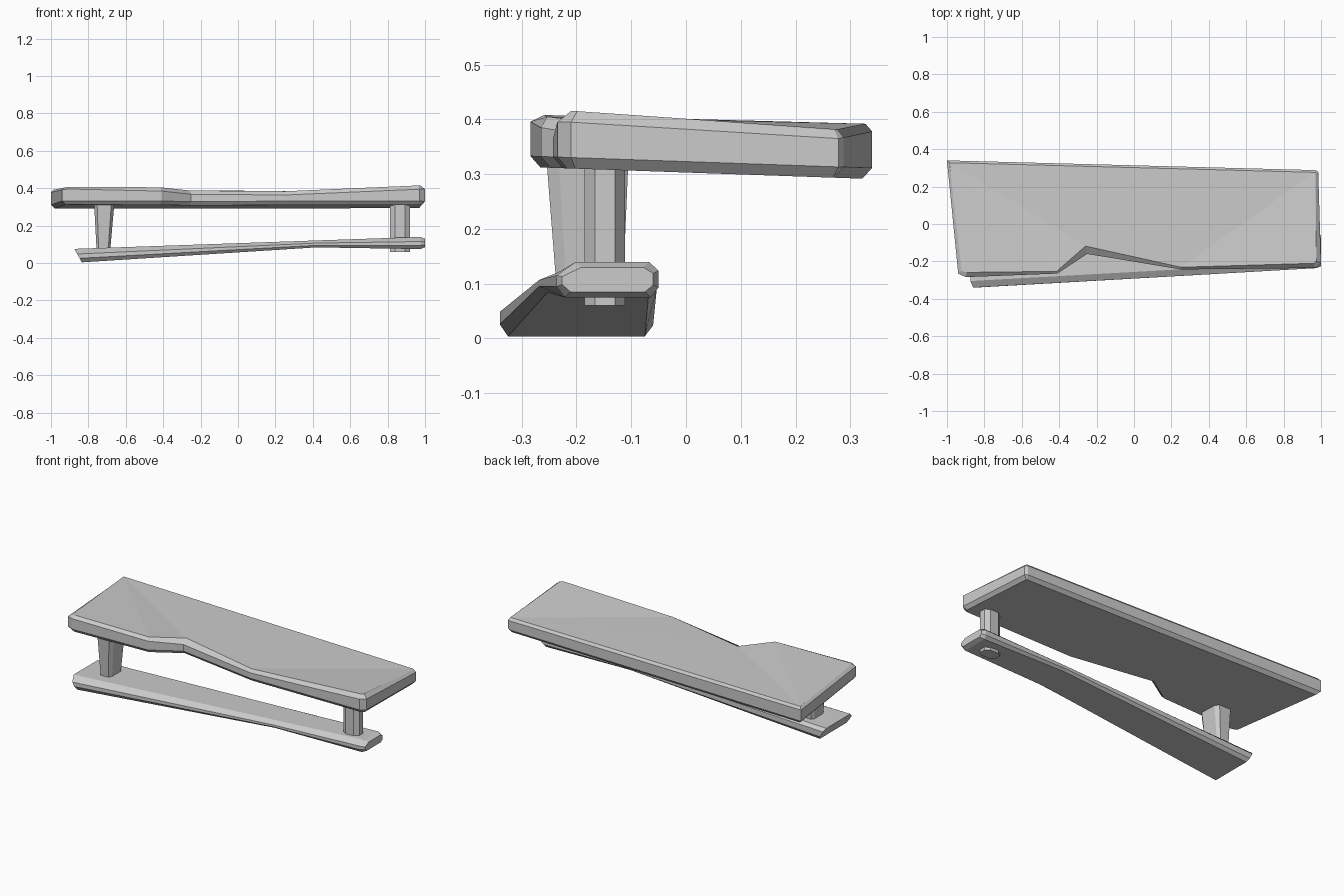
import bpy
import bmesh
from mathutils import Vector

if "Cube" in bpy.data.objects:
    bpy.data.objects.remove(bpy.data.objects["Cube"], do_unlink=True)

GREY = (0.6, 0.6, 0.6, 1)
mat = bpy.data.materials.new("plain grey")
mat.use_nodes = True
mat.diffuse_color = GREY
mat.node_tree.nodes["Principled BSDF"].inputs["Base Color"].default_value = GREY


def loft(name, rings):
    """Skin a list of equal-length point rings and cap both ends."""
    bm = bmesh.new()
    loops = [[bm.verts.new(p) for p in ring] for ring in rings]
    for low, high in zip(loops, loops[1:]):
        for i in range(len(low)):
            j = (i + 1) % len(low)
            bm.faces.new((low[i], low[j], high[j], high[i]))
    bm.faces.new(loops[0])
    bm.faces.new(loops[-1])
    bmesh.ops.triangulate(bm, faces=[f for f in bm.faces if len(f.verts) > 4])
    bmesh.ops.recalc_face_normals(bm, faces=bm.faces)
    mesh = bpy.data.meshes.new(name)
    bm.to_mesh(mesh)
    bm.free()
    obj = bpy.data.objects.new(name, mesh)
    bpy.context.collection.objects.link(obj)
    mesh.materials.append(mat)
    return obj


def inset(outline, amounts):
    """Move each corner of a counter-clockwise outline inward."""
    result = []
    for i, p in enumerate(outline):
        a = (p - outline[i - 1]).normalized()
        b = (outline[(i + 1) % len(outline)] - p).normalized()
        na, nb = Vector((-a.y, a.x)), Vector((-b.y, b.x))
        result.append(p + (na + nb) * amounts[i] / (1 + na.dot(nb)))
    return result


# Upper plank: x, y, top height, top chamfer, edge drop
corners = [
    (-0.94, -0.265, 0.405, 0.02, 0.012), (-0.90, -0.284, 0.408, 0.025, 0.012),
    (-0.41, -0.265, 0.405, 0.012, 0.02), (-0.25, -0.16, 0.388, 0.04, 0.02),
    (0.25, -0.243, 0.384, 0.012, 0.02), (0.97, -0.235, 0.415, 0.025, 0.02),
    (1.0, -0.21, 0.415, 0.025, 0.02), (0.985, 0.278, 0.38, 0.012, 0.015),
    (0.97, 0.288, 0.382, 0.012, 0.015), (-1.0, 0.34, 0.392, 0.012, 0.014),
]
outline = [Vector(c[:2]) for c in corners]


def underside(y):
    return 0.303 - 0.035 * y


def ring(points, heights):
    return [(p.x, p.y, z) for p, z in zip(points, heights)]


base = inset(outline, [0.018] * len(outline))
crown = inset(outline, [c[3] for c in corners])
loft("upper_plank", [
    ring(base, [underside(p.y) for p in base]),
    ring(outline, [underside(p.y) + 0.02 for p in outline]),
    ring(outline, [c[2] - c[4] for c in corners]),
    ring(crown, [c[2] for c in corners]),
])


def beam_section(x, front, back, low, high, lean=0.0, shrink=0.0):
    """Chamfered cross-section of the lower beam."""
    f, b, lo, hi = front + shrink, back - shrink, low + shrink, high - shrink
    h = hi - lo
    points = [(f + 0.015, lo), (b - 0.015, lo), (b, lo + h * 0.28),
              (b, hi - h * 0.25), (b - 0.018, hi), (f + 0.035, hi),
              (f, hi - h * 0.38), (f, lo + h * 0.3)]
    return [(x + lean * (hi - z) / h, y, z) for y, z in points]


# Lower beam, rising to the left end
loft("lower_beam", [
    beam_section(-0.875, -0.34, -0.06, 0.004, 0.076, lean=0.04),
    beam_section(0.42, -0.268, -0.053, 0.084, 0.121),
    beam_section(0.975, -0.236, -0.05, 0.075, 0.14),
    beam_section(1.0, -0.236, -0.05, 0.075, 0.14, shrink=0.01),
])


def post_ring(x, y, rx, ry, z, cut=0.5):
    signs = [(1, -cut), (1, cut), (cut, 1), (-cut, 1),
             (-1, cut), (-1, -cut), (-cut, -1), (cut, -1)]
    return [(x + sx * rx, y + sy * ry, z) for sx, sy in signs]


# Tapered right post and straight left post
loft("right_post", [post_ring(-0.72, -0.175, 0.035, 0.058, 0.05, 0.7),
                    post_ring(-0.715, -0.18, 0.055, 0.075, 0.33, 0.7)])
loft("left_post", [post_ring(0.867, -0.148, 0.053, 0.037, 0.06),
                   post_ring(0.867, -0.148, 0.053, 0.037, 0.33)])
